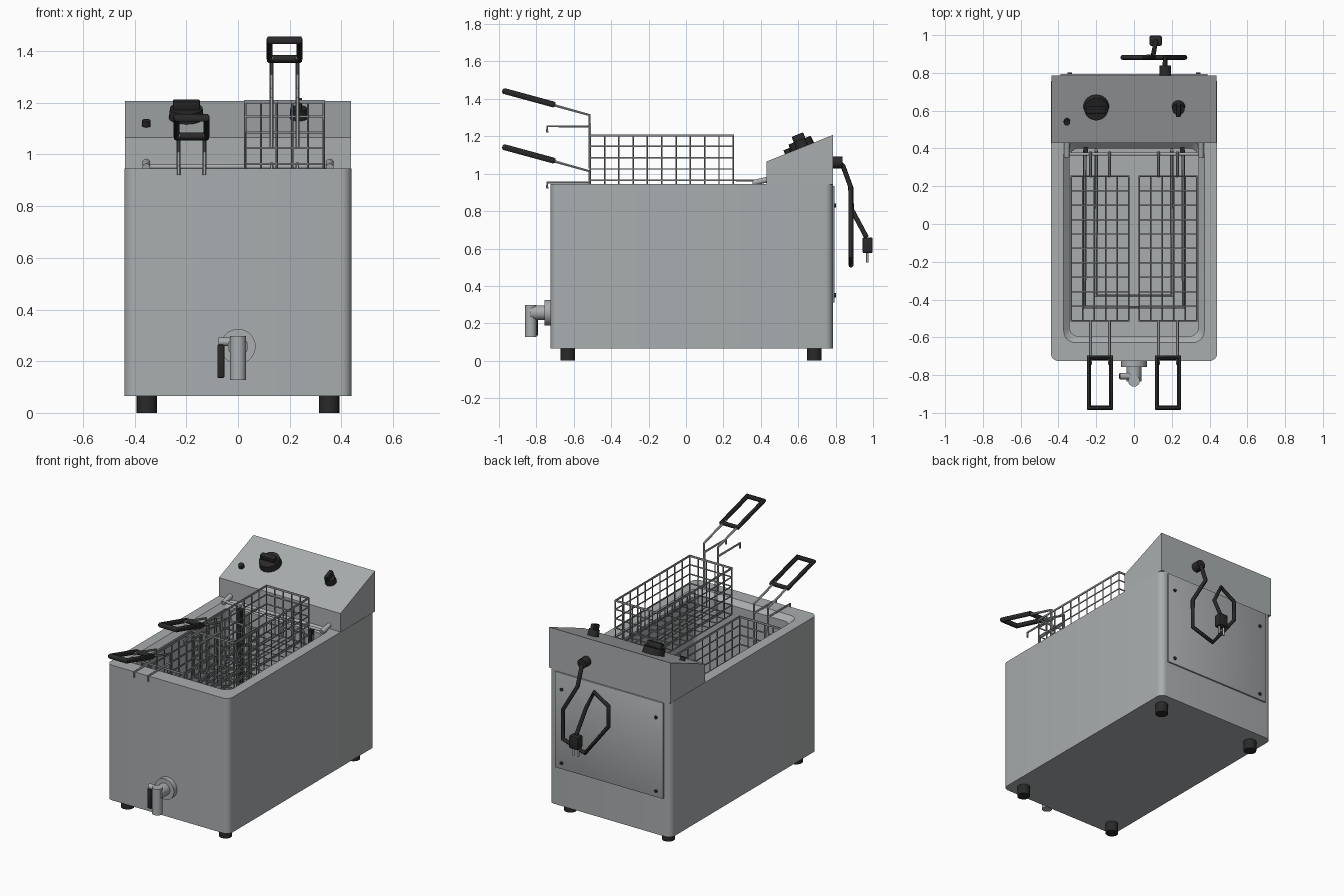
import bpy, bmesh, math
from mathutils import Vector, Matrix

if "Cube" in bpy.data.objects:
    bpy.data.objects.remove(bpy.data.objects["Cube"])


def material(name, rgb):
    m = bpy.data.materials.new(name)
    m.diffuse_color = (*rgb, 1)
    m.use_nodes = True
    m.node_tree.nodes["Principled BSDF"].inputs["Base Color"].default_value = m.diffuse_color
    return m


STEEL = material("brushed_steel", (0.40, 0.42, 0.43))
WIRE = material("wire_steel", (0.27, 0.28, 0.29))
BLACK = material("black_plastic", (0.022, 0.022, 0.023))


def finish(ob, mat, angle=35):
    ob.data.materials.append(mat)
    bpy.ops.object.select_all(action='DESELECT')
    ob.select_set(True)
    bpy.context.view_layer.objects.active = ob
    if ob.type == 'CURVE':
        bpy.ops.object.convert(target='MESH')
        ob = bpy.context.view_layer.objects.active
    bpy.ops.object.shade_smooth_by_angle(angle=math.radians(angle))
    return ob


def from_bmesh(name, bm, mat):
    bmesh.ops.recalc_face_normals(bm, faces=bm.faces)
    me = bpy.data.meshes.new(name)
    bm.to_mesh(me)
    bm.free()
    ob = bpy.data.objects.new(name, me)
    bpy.context.collection.objects.link(ob)
    return finish(ob, mat)


def box(name, lo, hi, mat, bevel=0.0, rot=None):
    lo, hi = Vector(lo), Vector(hi)
    bm = bmesh.new()
    bmesh.ops.create_cube(bm, size=1)
    bmesh.ops.scale(bm, vec=hi - lo, verts=bm.verts)
    if bevel:
        bmesh.ops.bevel(bm, geom=bm.edges[:], offset=bevel, segments=2,
                        profile=0.5, affect='EDGES')
    m = Matrix.Translation((lo + hi) / 2)
    bmesh.ops.transform(bm, matrix=m @ rot if rot else m, verts=bm.verts)
    return from_bmesh(name, bm, mat)


def cyl(name, a, b, r, mat, seg=24, r2=None):
    a, b = Vector(a), Vector(b)
    bm = bmesh.new()
    bmesh.ops.create_cone(bm, cap_ends=True, segments=seg, radius1=r,
                          radius2=r if r2 is None else r2, depth=(b - a).length)
    rot = (b - a).to_track_quat('Z', 'Y').to_matrix().to_4x4()
    bmesh.ops.transform(bm, matrix=Matrix.Translation((a + b) / 2) @ rot, verts=bm.verts)
    return from_bmesh(name, bm, mat)


def tubes(name, paths, r, mat, cyclic=False, res=1):
    cu = bpy.data.curves.new(name, 'CURVE')
    cu.dimensions = '3D'
    cu.bevel_depth = r
    cu.bevel_resolution = res
    cu.use_fill_caps = True
    for pts in paths:
        sp = cu.splines.new('POLY')
        sp.points.add(len(pts) - 1)
        for p, co in zip(sp.points, pts):
            p.co = (*co, 1)
        sp.use_cyclic_u = cyclic
    ob = bpy.data.objects.new(name, cu)
    bpy.context.collection.objects.link(ob)
    return finish(ob, mat, 50)


def ring(bm, hx, y0, y1, z, r, n=6):
    """Rounded rectangle of vertices at height z."""
    out = []
    for k, (cx, cy) in enumerate(((hx - r, y1 - r), (r - hx, y1 - r),
                                  (r - hx, y0 + r), (hx - r, y0 + r))):
        for i in range(n + 1):
            a = math.pi / 2 * (k + i / n)
            out.append(bm.verts.new((cx + r * math.cos(a), cy + r * math.sin(a), z)))
    return out


# Housing with the open tank inside
bm = bmesh.new()
rings = [ring(bm, *p) for p in (
    (0.44, -0.725, 0.785, 0.065, 0.04), (0.44, -0.725, 0.785, 0.945, 0.04),
    (0.372, -0.628, 0.43, 0.945, 0.06), (0.342, -0.595, 0.40, 0.915, 0.05),
    (0.342, -0.595, 0.40, 0.32, 0.05))]
for a, b in zip(rings, rings[1:]):
    for i in range(len(a)):
        j = (i + 1) % len(a)
        bm.faces.new((a[i], a[j], b[j], b[i]))
bm.faces.new(rings[0])
bm.faces.new(rings[-1])
from_bmesh("housing", bm, STEEL)

# Sloped control head
bm = bmesh.new()
prof = ((0.43, 0.943), (0.43, 1.065), (0.785, 1.207), (0.785, 0.943))
left = [bm.verts.new((-0.438, y, z)) for y, z in prof]
right = [bm.verts.new((0.438, y, z)) for y, z in prof]
bm.faces.new(left)
bm.faces.new(right)
for i in range(4):
    j = (i + 1) % 4
    bm.faces.new((left[i], left[j], right[j], right[i]))
from_bmesh("control_head", bm, STEEL)

# Knobs and lamp standing square to the slope
tilt = math.atan2(0.142, 0.355)
normal = Vector((0, -math.sin(tilt), math.cos(tilt)))
tilt_rot = Matrix.Rotation(tilt, 4, 'X')


def on_slope(x, y):
    return Vector((x, y, 1.065 + (y - 0.43) * math.tan(tilt)))


def knob(name, x, y, r, h, grip):
    p = on_slope(x, y)
    cyl(name + "_base", p - normal * 0.005, p + normal * h, r, BLACK, 32, r * 0.93)
    c = p + normal * (h + 0.01)
    half = Vector(grip) / 2
    box(name + "_grip", c - half, c + half, BLACK, 0.006, tilt_rot)


knob("thermostat_knob", -0.20, 0.622, 0.068, 0.04, (0.105, 0.032, 0.045))
knob("switch_knob", 0.235, 0.622, 0.035, 0.04, (0.026, 0.066, 0.045))
p = on_slope(-0.355, 0.545)
cyl("indicator_lamp", p - normal * 0.005, p + normal * 0.022, 0.017, BLACK, 16)

# Feet
for sx in (-1, 1):
    for y in (-0.632, 0.685):
        cyl("foot", (sx * 0.353, y, 0), (sx * 0.353, y, 0.067), 0.039, BLACK)

# Rear service panel and its screws
box("rear_panel", (-0.39, 0.783, 0.31), (0.39, 0.795, 0.935), STEEL, 0.003)
for x in (-0.34, 0.34):
    for z in (0.35, 0.83):
        cyl("panel_screw", (x, 0.79, z), (x, 0.801, z), 0.011, BLACK, 12)

# Power cord, socket and plug
cyl("cord_socket", (0.165, 0.78, 1.06), (0.165, 0.838, 1.06), 0.031, BLACK)
tubes("power_cord", [[(0.165, 0.82, 1.06), (0.165, 0.84, 1.04), (0.165, 0.88, 0.93),
                      (0.27, 0.882, 0.75), (0.27, 0.882, 0.56), (0.11, 0.882, 0.51),
                      (-0.06, 0.882, 0.73), (-0.06, 0.882, 0.86), (0.045, 0.882, 0.925),
                      (0.10, 0.885, 0.81), (0.115, 0.965, 0.66)]], 0.013, BLACK, res=2)
box("plug", (0.082, 0.943, 0.575), (0.148, 0.998, 0.66), BLACK, 0.01)
for x in (0.098, 0.132):
    cyl("plug_pin", (x, 0.97, 0.525), (x, 0.97, 0.58), 0.007, STEEL, 12)

# Drain tap
cyl("drain_flange", (0, -0.72, 0.257), (0, -0.757, 0.257), 0.068, STEEL, 32)
cyl("drain_pipe", (0, -0.75, 0.257), (0, -0.835, 0.257), 0.039, STEEL)
cyl("drain_spout", (0, -0.83, 0.127), (0, -0.83, 0.297), 0.031, STEEL)
cyl("tap_pivot", (-0.075, -0.805, 0.275), (0, -0.805, 0.275), 0.017, STEEL, 16)
box("tap_lever", (-0.08, -0.82, 0.135), (-0.053, -0.79, 0.265), BLACK, 0.005)

# Basket rail across the back of the tank, and its thick end posts
tubes("basket_rail", [[(-0.355, 0.44, 0.962), (-0.355, 0.385, 0.955), (-0.335, 0.37, 0.953),
                       (0.335, 0.37, 0.953), (0.355, 0.385, 0.955), (0.355, 0.44, 0.962)]],
      0.009, STEEL, res=2)
for sx in (-1, 1):
    cyl("rail_post", (sx * 0.355, 0.355, 0.950), (sx * 0.355, 0.435, 0.968), 0.015, STEEL, 16)
    box("element_bracket", (sx * 0.255 - 0.012, 0.375, 0.36),
        (sx * 0.255 + 0.012, 0.405, 0.93), BLACK)

# Heating element near the tank floor
tubes("heating_element", [[(-w, 0.39, 0.9), (-w, 0.39, 0.39), (-w, y, 0.39),
                           (w, y, 0.39), (w, 0.39, 0.39), (w, 0.39, 0.9)]
                          for w, y in ((0.26, -0.44), (0.20, -0.38))], 0.01, WIRE)


# Wire baskets with hooks and handles
def basket(side, cx, top):
    x0, x1, y0, y1, h = cx - 0.152, cx + 0.152, -0.512, 0.253, 0.305
    bot = top - h

    def lerp(a, b, i, n):
        return a + (b - a) * i / n

    def loop(z):
        return [(x0, y0, z), (x1, y0, z), (x1, y1, z), (x0, y1, z)]

    tubes(side + "_basket_rim", [loop(top - 0.004)], 0.007, WIRE, True)
    tubes(side + "_basket_hoops", [loop(lerp(bot, top, i, 5)) for i in range(5)],
          0.0045, WIRE, True)
    ribs = []
    for i in range(6):
        x = lerp(x0, x1, i, 5)
        ribs.append([(x, y0, top), (x, y0, bot), (x, y1, bot), (x, y1, top)])
    for i in range(11):
        y = lerp(y0, y1, i, 10)
        ribs.append([(x0, y, top), (x0, y, bot), (x1, y, bot), (x1, y, top)])
    tubes(side + "_basket_ribs", ribs, 0.0045, WIRE)
    stems, hooks = [], []
    for x in (cx - 0.05, cx + 0.05):
        stems.append([(x, -0.74, top + 0.168), (x, -0.515, top + 0.105),
                      (x, -0.515, top - 0.18)])
        hooks.append([(x, -0.515, top + 0.045), (x, -0.742, top + 0.045),
                      (x, -0.742, top + 0.012)])
        hooks.append([(x, y1, 0.91), (x, y1, 0.964), (x, 0.385, 0.964)])
    tubes(side + "_handle_stems", stems, 0.008, STEEL)
    tubes(side + "_basket_hooks", hooks, 0.007, STEEL)
    # Rectangular grip
    tubes(side + "_handle_grip",
          [[(cx - 0.058, -0.972, top + 0.234), (cx + 0.058, -0.972, top + 0.234),
            (cx + 0.058, -0.708, top + 0.162), (cx - 0.058, -0.708, top + 0.162)]],
          0.016, BLACK, True, 2)


basket("left", -0.18, 0.908)
basket("right", 0.18, 1.208)
